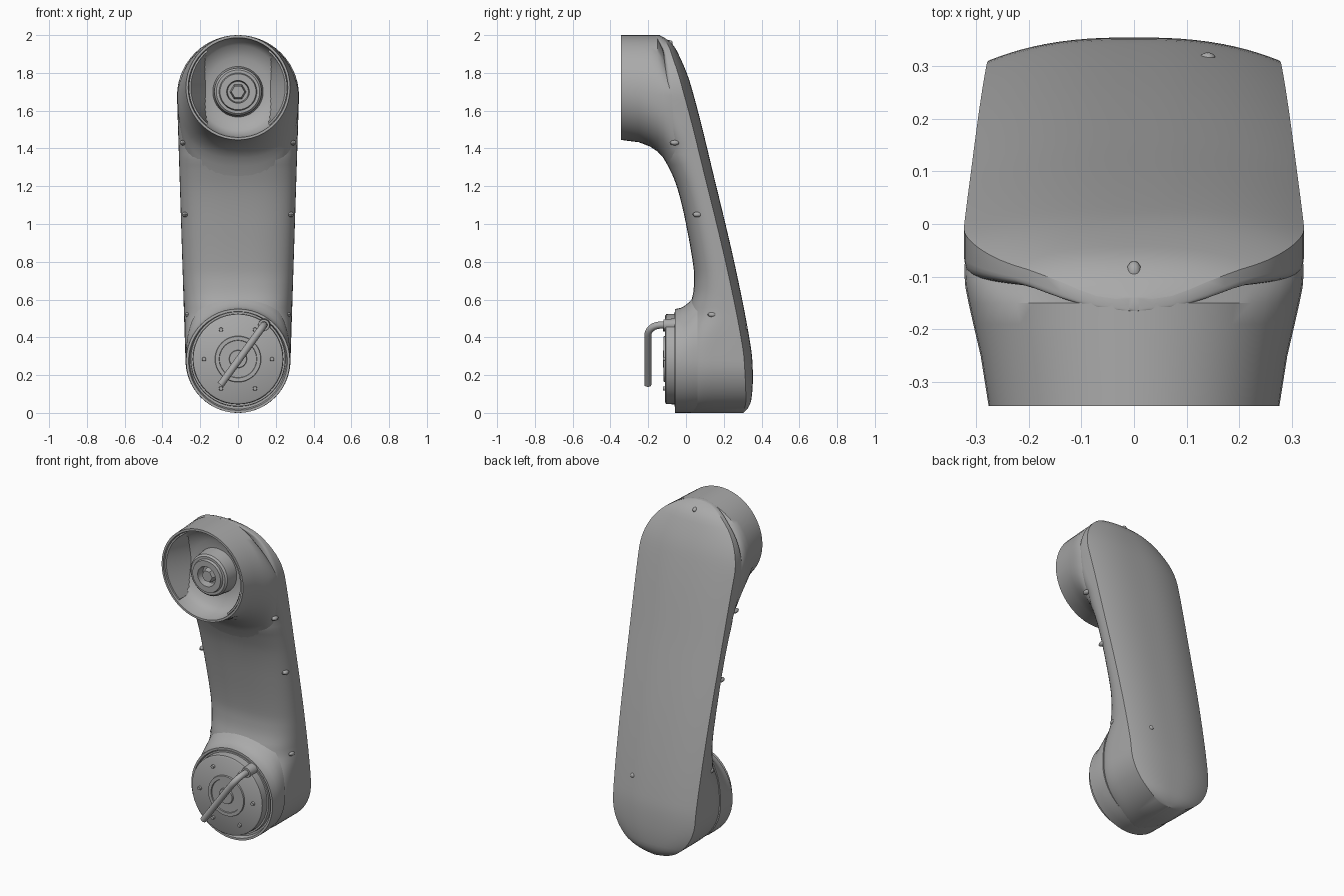
import bpy, bmesh, math
from mathutils import Vector

cube = bpy.data.objects.get("Cube")
if cube:
    bpy.data.objects.remove(cube, do_unlink=True)

grey = bpy.data.materials.new("handset grey")
grey.use_nodes = True
grey.diffuse_color = (0.4, 0.4, 0.4, 1)
grey.node_tree.nodes["Principled BSDF"].inputs["Base Color"].default_value = (0.4, 0.4, 0.4, 1)


def finish(name, bm, angle=35):
    bmesh.ops.recalc_face_normals(bm, faces=bm.faces)
    mesh = bpy.data.meshes.new(name)
    bm.to_mesh(mesh)
    bm.free()
    mesh.materials.append(grey)
    obj = bpy.data.objects.new(name, mesh)
    bpy.context.collection.objects.link(obj)
    bpy.ops.object.select_all(action='DESELECT')
    obj.select_set(True)
    bpy.context.view_layer.objects.active = obj
    bpy.ops.object.shade_smooth_by_angle(angle=math.radians(angle))


def loft(name, rings, angle=35):
    """Skin a list of equal rings and close both ends."""
    bm = bmesh.new()
    loops = [[bm.verts.new(p) for p in ring] for ring in rings]
    n = len(loops[0])
    for a, b in zip(loops, loops[1:]):
        for i in range(n):
            j = (i + 1) % n
            bm.faces.new((a[i], a[j], b[j], b[i]))
    bm.faces.new(loops[0])
    bm.faces.new(loops[-1])
    finish(name, bm, angle)


def power(v, n):
    return math.copysign(abs(v) ** (2 / n), v)


def ramp(a, b, v):
    t = min(max((v - a) / (b - a), 0), 1)
    return t * t * (3 - 2 * t)


def oval(y, low, high, mid, width, n_low=2, n_high=2, taper=0, count=48):
    """Ring facing the front, squared and tapered separately below and above."""
    ring = []
    for i in range(count):
        t = 2 * math.pi * i / count
        c, s = math.cos(t), math.sin(t)
        n = n_high if s > 0 else n_low
        reach = high - mid if s > 0 else mid - low
        drop = reach * power(s, n)
        ring.append((width * power(c, n) * (1 + taper * min(drop, 0)), y, mid + drop))
    return ring


def disc(y, z, r, x=0, count=48):
    return [(x + px, y, pz) for px, y, pz in oval(y, z - r, z + r, z, r, count=count)]


def curve_at(points, z):
    """Smooth value of a (z, value) profile."""
    z = min(max(z, points[0][0]), points[-1][0])
    k = 0
    while k < len(points) - 2 and z > points[k + 1][0]:
        k += 1

    def slope(i):
        a, b = points[max(i - 1, 0)], points[min(i + 1, len(points) - 1)]
        return (b[1] - a[1]) / (b[0] - a[0])
    (z0, v0), (z1, v1) = points[k], points[k + 1]
    h = z1 - z0
    t = (z - z0) / h
    return ((2 * t**3 - 3 * t**2 + 1) * v0 + (t**3 - 2 * t**2 + t) * h * slope(k)
            + (3 * t**2 - 2 * t**3) * v1 + (t**3 - t**2) * h * slope(k + 1))


# Handle: stacked sections following the front and back profiles
BACK = [(0, .305), (.025, .328), (.07, .346), (.2, .354), (.35, .343), (.75, .266),
        (1.21, .158), (1.74, .024), (1.92, -.05), (1.97, -.09), (2, -.14)]
FRONT = [(0, .02), (.4, .01), (.55, .015), (.6, .03), (.65, .04), (.75, .042), (1, .0),
         (1.18, -.043), (1.3, -.088), (1.36, -.115), (1.45, -.12), (1.9, -.12), (2, -.165)]
LOW_R, TOP_R = .278, .323


def half_width(z):
    if z < LOW_R:
        return math.sqrt(max(LOW_R**2 - (LOW_R - z)**2, 1e-4))
    if z > 2 - TOP_R:
        return math.sqrt(max(TOP_R**2 - (z - 2 + TOP_R)**2, 1e-4))
    t = (z - LOW_R) / (2 - TOP_R - LOW_R)
    return LOW_R + (TOP_R - LOW_R) * t


def section(z, half=28):
    """Well rounded front grip and a gently crowned back with a crisp edge."""
    f, b, w = curve_at(FRONT, z), curve_at(BACK, z), half_width(z)
    edge = max(b - .05 * w / TOP_R, f + .005)
    n = 2.8 + 4 * ramp(1.38, 1.66, z) + 5 * ramp(.55, .27, z)
    ring = []
    for i in range(half):
        u = math.sin(math.pi / 2 * (1 - 2 * i / half))
        ring.append((w * u, b - (b - edge) * abs(u) ** 2.6, z))
    for i in range(half):
        t = math.pi * (1 + i / half)
        ring.append((w * power(math.cos(t), n), edge + (edge - f) * power(math.sin(t), n), z))
    return ring


steps = 14
levels = [LOW_R * (1 - math.cos(math.pi / 2 * i / steps)) for i in range(steps)]
levels += [LOW_R + (2 - TOP_R - LOW_R) * i / 50 for i in range(50)]
levels += [2 - TOP_R + TOP_R * math.sin(math.pi / 2 * i / steps) for i in range(steps + 1)]
loft("handle", [section(z) for z in levels])

# Earpiece: cup flaring into the handle, with a round hollow
EAR = 1.722
loft("earpiece_cup", [
    oval(-.045, 1.20, 1.80, 1.66, .317, 2.7, 2, .1),
    oval(-.07, 1.255, 1.85, 1.68, .321, 2.7, 2, .08),
    oval(-.095, 1.307, 1.90, 1.68, .322, 2.6, 2, .06),
    oval(-.12, 1.35, 1.95, 1.68, .320, 2.5, 2, .04),
    oval(-.15, 1.383, 2, 1.68, .314, 2.4, 2, .02),
    oval(-.19, 1.41, 2, 1.69, .305, 2.3),
    oval(-.25, 1.433, 2, 1.71, .291, 2.1),
    oval(-.345, 1.445, 2, EAR, .276),
    disc(-.345, EAR, .264), disc(-.27, EAR, .255),
    disc(-.23, EAR, .225), disc(-.205, EAR, .16), disc(-.2, EAR, .1)], 40)

# Speaker hub with a six-sided socket pin
HUB = 1.70
loft("speaker_hub", [disc(y, HUB, r) for y, r in
     [(-.19, .135), (-.28, .125), (-.29, .115), (-.29, .1), (-.305, .095),
      (-.305, .06), (-.26, .055)]])
loft("speaker_pin", [disc(y, HUB, r, count=6) for y, r in [(-.25, .045), (-.3, .035)]], 20)

# Sloped cheeks inside the cup, either side of the speaker
for side, label in ((1, "left"), (-1, "right")):
    arc = [math.radians(-50 + 100 * i / 14) for i in range(15)]
    rings = []
    for y, inner in ((-.19, .16), (-.335, .25)):
        ring = [(side * .26 * math.cos(a), y, EAR + .26 * math.sin(a)) for a in arc]
        ring += [(side * min(inner, .25 * math.cos(a)), y, EAR + .25 * math.sin(a))
                 for a in reversed(arc)]
        rings.append(ring)
    loft(label + "_ear_cheek", rings)

# Mouthpiece: cup blending up into the handle
loft("mouthpiece_cup", [
    oval(.06, .004, .63, .28, .276, 2, 2.5),
    oval(.038, .002, .61, .28, .277, 2, 2.4),
    oval(.015, 0, .585, .279, .277, 2, 2.3),
    oval(-.01, 0, .565, .278, .277, 2, 2.15),
    oval(-.03, 0, .555, .277, .276, 2, 2.05),
    oval(-.058, 0, .55, .275, .275),
    disc(-.058, .275, .262), disc(-.035, .275, .255)], 40)

# Microphone plate with its raised rings
MIC = .285
loft("microphone_plate", [disc(y, MIC, r) for y, r in
     [(-.03, .252), (-.06, .25), (-.06, .24), (-.105, .238), (-.11, .23)]])
loft("microphone_ring", [disc(y, MIC, r) for y, r in
     [(-.10, .125), (-.118, .12), (-.118, .1), (-.112, .098)]])
loft("microphone_centre", [disc(y, MIC, r) for y, r in [(-.10, .05), (-.122, .045)]])
for i in range(6):
    a = math.pi * i / 3
    x, z = .18 * math.cos(a), MIC + .18 * math.sin(a)
    loft("plate_screw", [disc(y, z, r, x, 12) for y, r in [(-.10, .013), (-.122, .01)]])

# Bent lever standing off the microphone plate
along = Vector((-.19, 0, -.262))
start = Vector((.137, -.06, .465))
across = along.normalized()
side = across.cross(Vector((0, 1, 0)))
path = [start]
for i in range(7):
    a = math.pi / 2 * i / 6
    path.append(start + Vector((0, -.075 - .067 * math.sin(a), 0))
                + across * .067 * (1 - math.cos(a)))
path.append(path[-1] + along)
rings = []
for i, p in enumerate(path):
    d = (path[min(i + 1, len(path) - 1)] - path[max(i - 1, 0)]).normalized()
    up = d.cross(side)
    rings.append([p + .019 * (side * math.cos(t) + up * math.sin(t))
                  for t in (2 * math.pi * k / 12 for k in range(12))])
loft("lever", rings)
loft("lever_socket", [disc(y, .465, r, .137, 16) for y, r in [(-.05, .036), (-.12, .03)]])


# Small rivets along both edges and on the back
def rivet(x, y, z, size):
    bm = bmesh.new()
    bmesh.ops.create_uvsphere(bm, u_segments=12, v_segments=6, radius=1)
    bmesh.ops.scale(bm, vec=size, verts=bm.verts)
    bmesh.ops.translate(bm, vec=(x, y, z), verts=bm.verts)
    finish("rivet", bm)


for mirror in (1, -1):
    for x, y, z in ((.292, -.06, 1.43), (.28, .06, 1.05), (.264, .14, .52)):
        rivet(mirror * x, y, z, (.016, .026, .014))
rivet(.14, curve_at(BACK, .45) - .012, .45, (.015, .012, .015))
rivet(0, -.09, 1.96, (.014, .02, .014))
